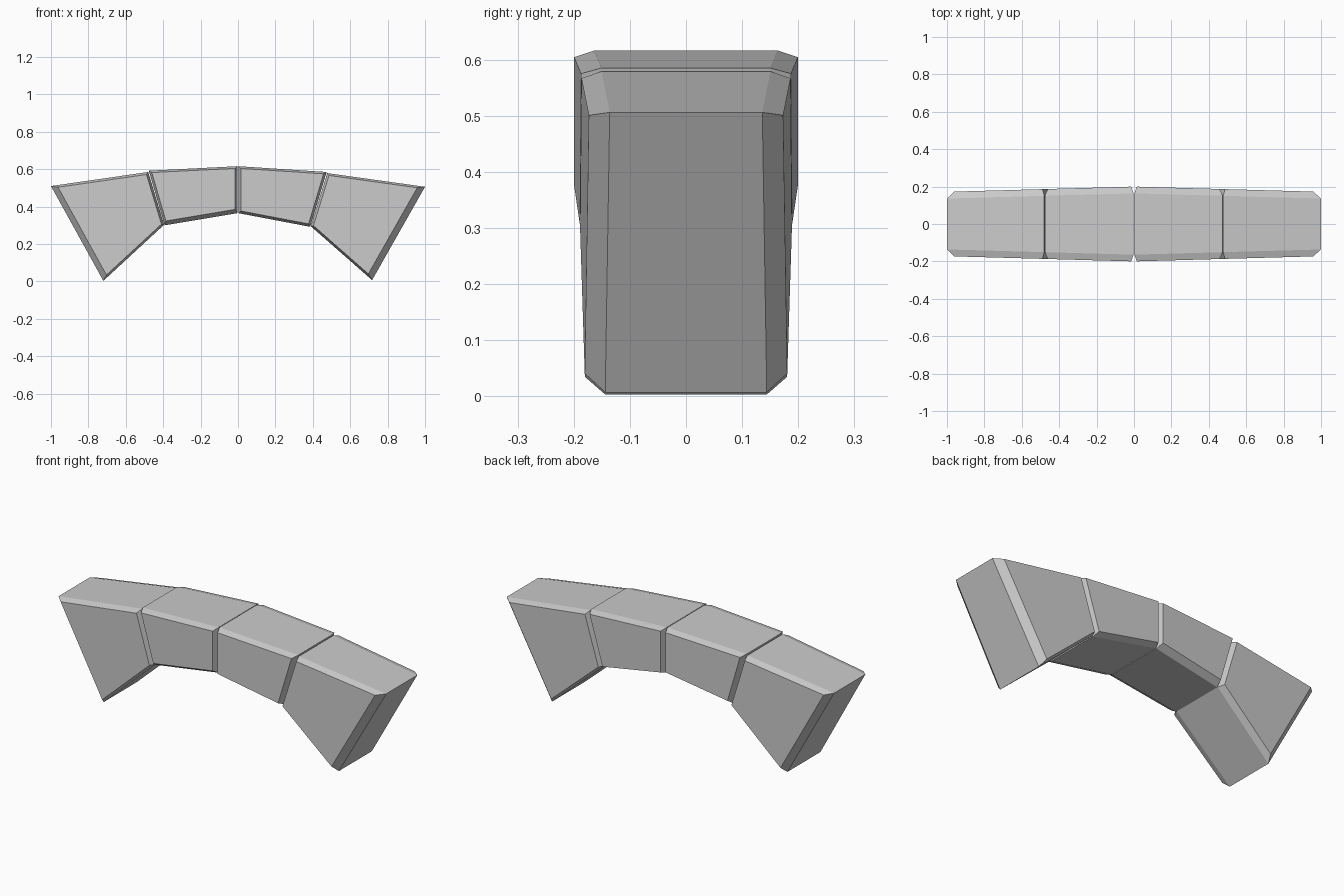
import bpy, bmesh
from mathutils import Vector
from mathutils.geometry import intersect_line_line_2d, area_tri

if "Cube" in bpy.data.objects:
    bpy.data.objects.remove(bpy.data.objects["Cube"])


def inset(poly, amounts):
    """Move each edge of a clockwise outline inward by its own amount."""
    n = len(poly)
    pts = [Vector(p) for p in poly]
    lines = []
    for i in range(n):
        a, b = pts[i], pts[(i + 1) % n]
        d = (b - a).normalized()
        off = Vector((d.y, -d.x)) * amounts[i]
        lines.append((a + off, d))
    out = []
    for i in range(n):
        (p, d), (q, e) = lines[i - 1], lines[i]
        cross = d.x * e.y - d.y * e.x
        r = q - p
        out.append(p + d * ((r.x * e.y - r.y * e.x) / cross))
    return out


def half_depth(x):
    return 0.2 - 0.028 * min(abs(x), 1.0)


def stone(name, outline, amounts, chamfer=0.036):
    """Wedge stone: full outline in the middle, inset faces front and back."""
    small = inset(outline, amounts)
    full = [Vector(p) for p in outline]
    bm = bmesh.new()
    rings = []
    for side, shape, cut in ((-1, small, 0), (-1, full, chamfer),
                             (1, full, chamfer), (1, small, 0)):
        rings.append([bm.verts.new((p.x, side * (half_depth(p.x) - cut), p.y))
                      for p in shape])
    bm.faces.new(rings[0])
    bm.faces.new(rings[-1])
    for a, b in zip(rings, rings[1:]):
        for i in range(4):
            j = (i + 1) % 4
            bm.faces.new((a[i], a[j], b[j], b[i]))
    bmesh.ops.recalc_face_normals(bm, faces=bm.faces)
    mesh = bpy.data.meshes.new(name)
    bm.to_mesh(mesh)
    bm.free()
    ob = bpy.data.objects.new(name, mesh)
    bpy.context.collection.objects.link(ob)
    return ob


# Outlines run clockwise seen from the front: top, right, bottom, left edges
stone("left_end_stone",
      [(-1.0, 0.51), (-0.48, 0.585), (-0.395, 0.303), (-0.72, 0.003)],
      (0.012, 0.013, 0.012, 0.03))
stone("left_crown_stone",
      [(-0.477, 0.592), (-0.002, 0.616), (-0.002, 0.365), (-0.392, 0.3)],
      (0.011, 0.013, 0.022, 0.013))
stone("right_crown_stone",
      [(0.002, 0.616), (0.474, 0.585), (0.386, 0.292), (0.002, 0.365)],
      (0.011, 0.013, 0.014, 0.013))
stone("right_end_stone",
      [(0.477, 0.579), (1.0, 0.506), (0.717, 0.007), (0.389, 0.295)],
      (0.011, 0.034, 0.012, 0.013))
